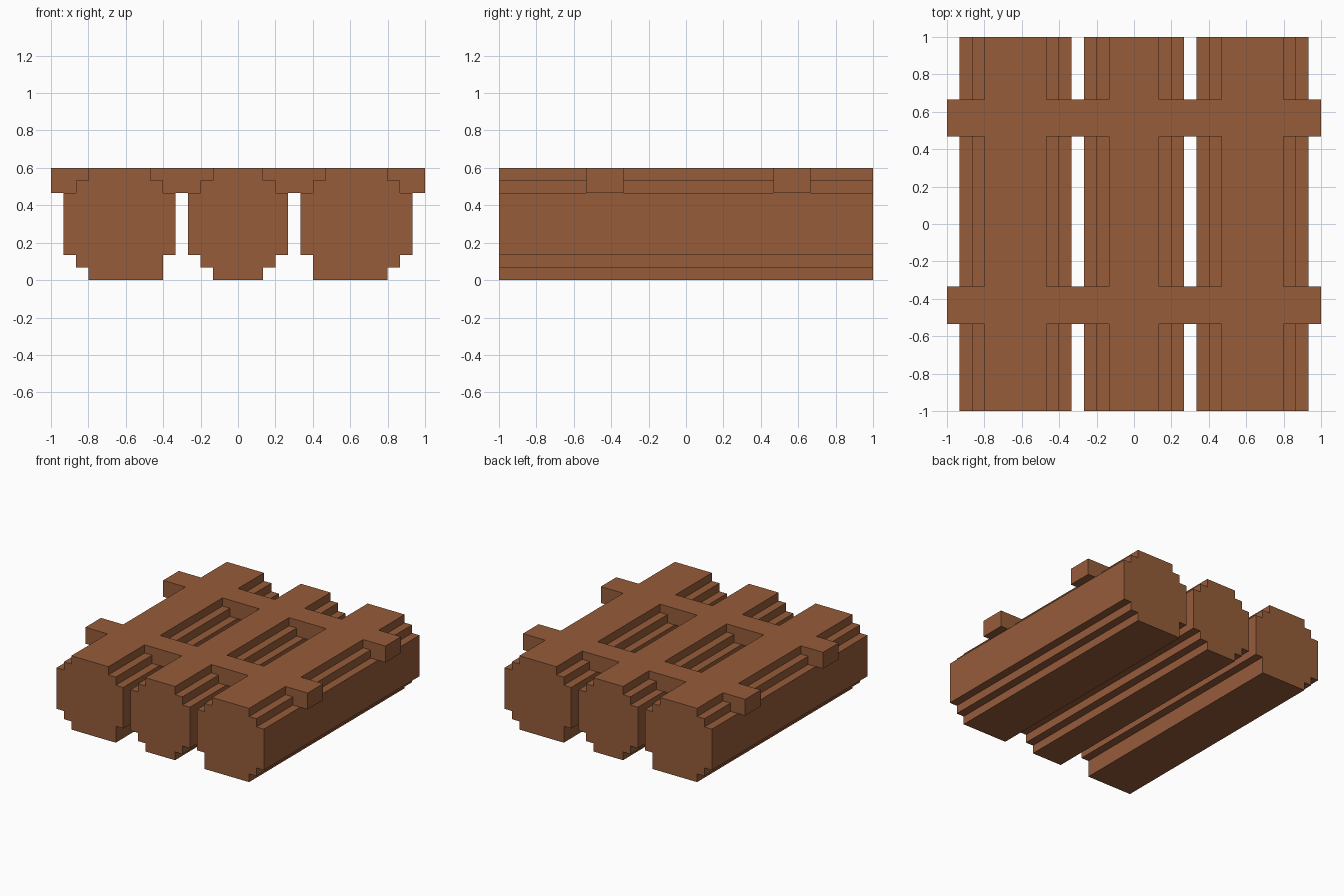
import bpy
import bmesh

cube = bpy.data.objects.get("Cube")
if cube:
    bpy.data.objects.remove(cube, do_unlink=True)

U = 1 / 15  # one grid step of the blocky design

wood = bpy.data.materials.new("brown wood")
wood.use_nodes = True
wood.diffuse_color = (0.305, 0.107, 0.042, 1)
wood.node_tree.nodes["Principled BSDF"].inputs["Base Color"].default_value = wood.diffuse_color


def extrude_profile(name, points, y0, y1):
    """Solid with an x-z outline (in grid steps) running from y0 to y1."""
    bm = bmesh.new()
    face = bm.faces.new([bm.verts.new((x * U, y0 * U, z * U)) for x, z in points])
    out = bmesh.ops.extrude_face_region(bm, geom=[face])
    moved = [g for g in out["geom"] if isinstance(g, bmesh.types.BMVert)]
    bmesh.ops.translate(bm, verts=moved, vec=(0, (y1 - y0) * U, 0))
    bmesh.ops.recalc_face_normals(bm, faces=bm.faces)
    mesh = bpy.data.meshes.new(name)
    bm.to_mesh(mesh)
    bm.free()
    mesh.materials.append(wood)
    obj = bpy.data.objects.new(name, mesh)
    bpy.context.collection.objects.link(obj)
    return obj


def stepped(layers):
    """Outline from stacked (left, right, bottom, top) layers."""
    right = [(r, z) for l, r, lo, hi in layers for z in (lo, hi)]
    left = [(l, z) for l, r, lo, hi in reversed(layers) for z in (hi, lo)]
    return right + left


def mirrored(layers):
    return [(-r, -l, lo, hi) for l, r, lo, hi in layers]


# Logs with stepped, rounded-looking sections
outer = [(6, 12, 0, 1), (6, 13, 1, 2), (5, 14, 2, 7), (6, 13, 7, 8), (7, 12, 8, 9)]
# The inner bottom edge is a single tall step, so the flush corner is dropped
middle = [(-2, 2, 0, 1), (-3, 3, 1, 2), (-4, 4, 2, 7), (-3, 3, 7, 8), (-2, 2, 8, 9)]


def tidy(points):
    """Remove points lying on a straight vertical run."""
    n = len(points)
    return [p for i, p in enumerate(points)
            if not points[i - 1][0] == p[0] == points[(i + 1) % n][0]]


logs = [extrude_profile(name, tidy(stepped(layers)), -15, 15)
        for name, layers in (("left_log", outer), ("middle_log", middle),
                             ("right_log", mirrored(outer)))]

# Crossbars set flush into the log tops
bar = stepped([(-15, 15, 7, 9)])
bars = [extrude_profile("front_crossbar", bar, -8, -5),
        extrude_profile("back_crossbar", bar, 7, 10)]

# Fuse everything into a single raft
raft = logs[1]
raft.name = "log_raft"
bpy.context.view_layer.objects.active = raft
for part in bars + [logs[0], logs[2]]:
    union = raft.modifiers.new("join", "BOOLEAN")
    union.operation = "UNION"
    union.solver = "EXACT"
    union.object = part
    bpy.ops.object.modifier_apply(modifier=union.name)
    bpy.data.objects.remove(part, do_unlink=True)
